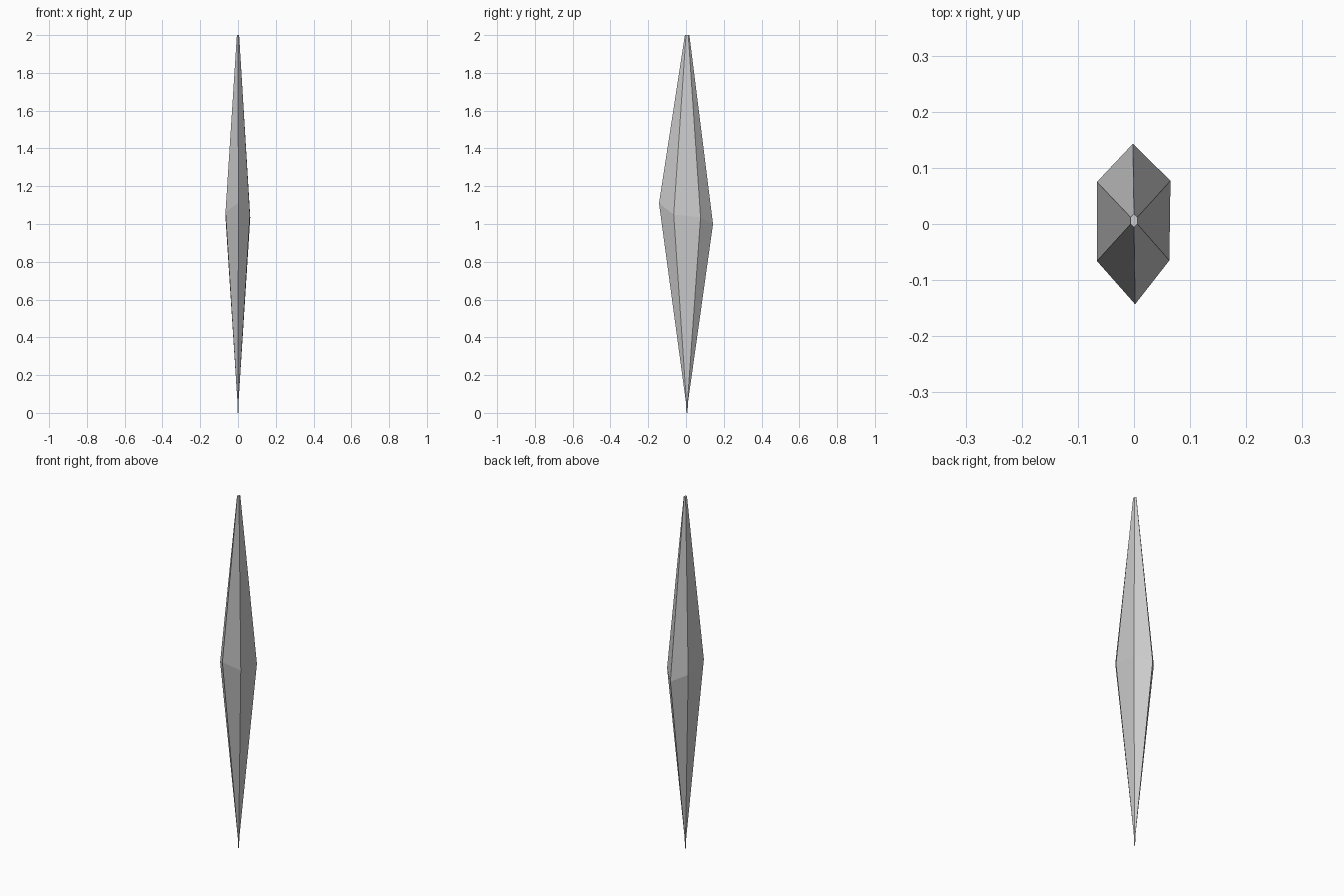
import bpy, bmesh

if "Cube" in bpy.data.objects:
    bpy.data.objects.remove(bpy.data.objects["Cube"])

# Cross-sections from bottom to top, each with six corners:
# back, back right, front right, front, front left, back left
SHAPE = [(0, 1), (1, 0.5), (1, -0.5), (0, -1), (-1, -0.5), (-1, 0.5)]


def small_ring(z, rx, ry, cy):
    return [(x * rx, cy + y * ry, z) for x, y in SHAPE]


# Uneven widest girdle
girdle = [(-0.002, 0.143, 1.0), (0.065, 0.077, 1.035), (0.063, -0.065, 1.05),
          (0.002, -0.143, 1.11), (-0.066, -0.066, 1.065), (-0.066, 0.075, 1.03)]

rings = [
    small_ring(0.0, 0.002, 0.003, 0.005),    # foot of the stem
    small_ring(0.06, 0.003, 0.006, 0.005),   # top of the stem
    girdle,
    small_ring(2.0, 0.006, 0.012, 0.006),    # blunt tip
]

# Loft the faceted spindle
bm = bmesh.new()
loops = [[bm.verts.new(p) for p in ring] for ring in rings]
for low, high in zip(loops, loops[1:]):
    for i in range(6):
        j = (i + 1) % 6
        bm.faces.new((low[i], low[j], high[j], high[i]))
bm.faces.new(loops[0])
bm.faces.new(loops[-1])
bmesh.ops.recalc_face_normals(bm, faces=bm.faces)

mesh = bpy.data.meshes.new("crystal_spindle")
bm.to_mesh(mesh)
bm.free()
bpy.context.collection.objects.link(bpy.data.objects.new("crystal_spindle", mesh))
